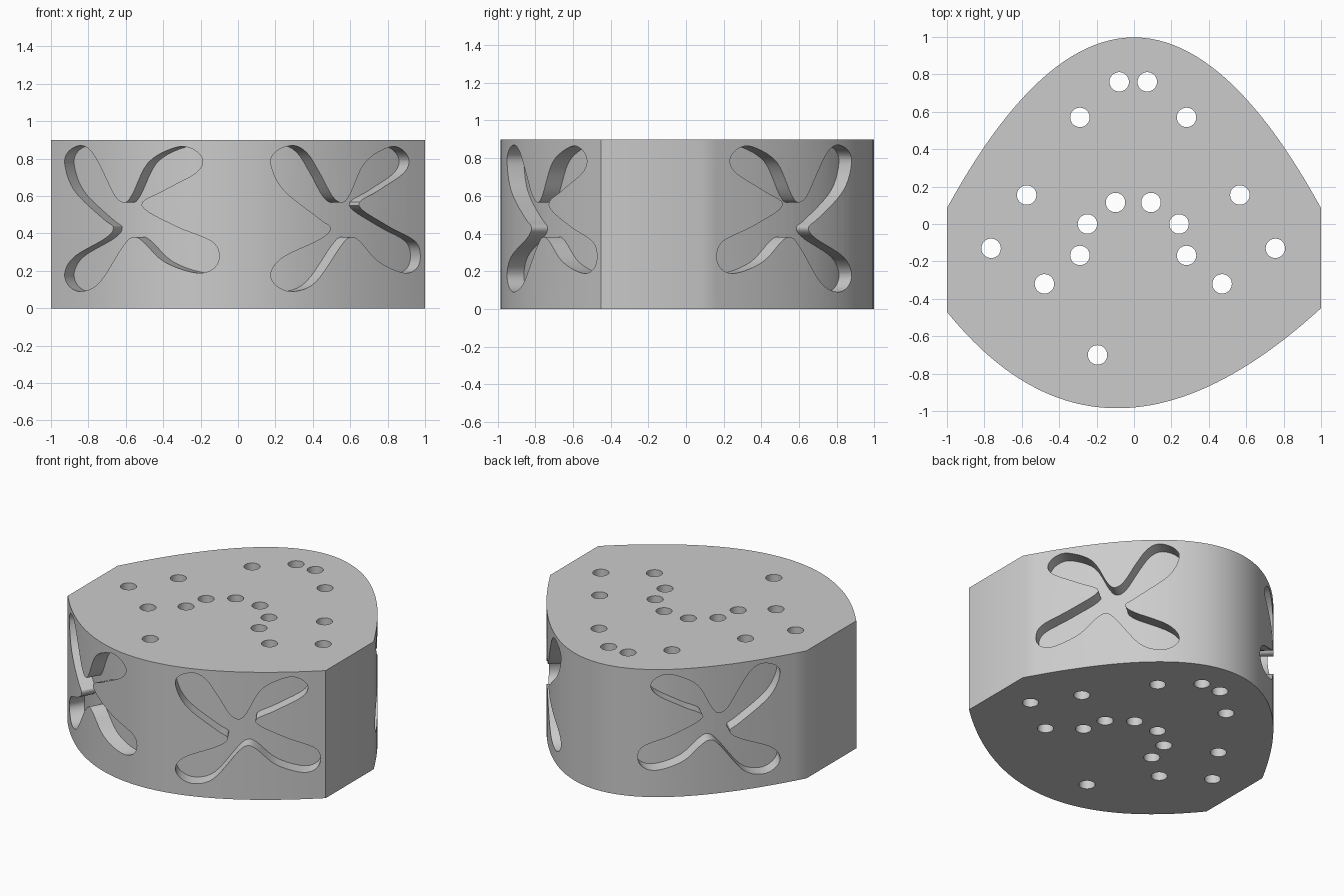
import bpy, bmesh, math
from mathutils import Vector

if "Cube" in bpy.data.objects:
    bpy.data.objects.remove(bpy.data.objects["Cube"])

HEIGHT, DEPTH, STEPS = 0.9, 0.1, 48

grey = bpy.data.materials.new("plain grey")
grey.use_nodes = True
colour = (0.6, 0.6, 0.6, 1)
grey.diffuse_color = colour
grey.node_tree.nodes["Principled BSDF"].inputs["Base Color"].default_value = colour


def prism(name, base, sweep):
    """Solid made by sweeping a closed outline along a vector."""
    bm = bmesh.new()
    face = bm.faces.new([bm.verts.new(p) for p in base])
    new = bmesh.ops.extrude_face_region(bm, geom=[face])["geom"]
    bmesh.ops.translate(bm, vec=sweep, verts=[v for v in new if isinstance(v, bmesh.types.BMVert)])
    bmesh.ops.recalc_face_normals(bm, faces=bm.faces)
    mesh = bpy.data.meshes.new(name)
    bm.to_mesh(mesh)
    bm.free()
    obj = bpy.data.objects.new(name, mesh)
    bpy.context.collection.objects.link(obj)
    obj.data.materials.append(grey)
    return obj


def cut(target, cutter):
    bpy.context.view_layer.objects.active = target
    mod = target.modifiers.new("cut", "BOOLEAN")
    mod.operation, mod.solver, mod.object = "DIFFERENCE", "EXACT", cutter
    bpy.ops.object.modifier_apply(modifier=mod.name)


def arc(a, control, b, inset=0.0):
    """Quadratic curve, optionally moved inward along its normals."""
    a, c, b = Vector(a), Vector(control), Vector(b)
    pts = []
    for i in range(STEPS + 1):
        t = i / STEPS
        p = a * (1 - t) ** 2 + c * 2 * t * (1 - t) + b * t * t
        d = ((c - a) * (1 - t) + (b - c) * t).normalized()
        pts.append(p + Vector((-d.y, d.x)) * inset)
    return pts


def profile(inset):
    front = arc((-1, -0.47), (-0.16, -1.51), (1, -0.45), inset)
    back = arc((1, 0.085), (0, 1.91), (-1, 0.085), inset)
    return front + back


def smooth_loop(points, steps=5):
    """Closed spline through the given points."""
    pts, n, out = [Vector(p) for p in points], len(points), []
    for i in range(n):
        p0, p1, p2, p3 = (pts[(i + k) % n] for k in (-1, 0, 1, 2))
        for s in range(steps):
            t = s / steps
            out.append(0.5 * (2 * p1 + (p2 - p0) * t + (2 * p0 - 5 * p1 + 4 * p2 - p3) * t * t
                              + (3 * p1 - p0 - 3 * p2 + p3) * t ** 3))
    return out


# Main block and the inner core that sets the pocket floors
body = prism("body", [(p.x, p.y, 0) for p in profile(0)], (0, 0, HEIGHT))
core = prism("pocket_floor_helper", [(p.x, p.y, -0.1) for p in profile(DEPTH)], (0, 0, HEIGHT + 0.2))

# Four-lobed pocket outline: distance along the wall, height
petals = smooth_loop([
    (0.0, 0.77), (0.03, 0.84), (0.123, 0.87), (0.2, 0.83), (0.27, 0.73), (0.35, 0.6),
    (0.41, 0.565), (0.46, 0.61), (0.556, 0.78), (0.71, 0.86), (0.8, 0.85), (0.85, 0.79),
    (0.81, 0.72), (0.644, 0.63), (0.515, 0.55), (0.705, 0.44), (0.89, 0.36), (0.93, 0.28),
    (0.9, 0.21), (0.81, 0.19), (0.644, 0.25), (0.52, 0.36), (0.46, 0.38), (0.4, 0.33),
    (0.25, 0.14), (0.123, 0.09), (0.03, 0.12), (0.0, 0.19), (0.07, 0.275), (0.28, 0.37),
    (0.34, 0.43), (0.27, 0.48), (0.07, 0.63)])

# Pocket on each curved wall: start and end of its chord, and its inward side
walls = {
    "front_left": ((0.18, -0.955), (0.98, -0.465)),
    "front_right": ((-0.92, -0.545), (-0.1, -0.985)),
    "back_left": ((0.363, 0.88), (0.955, 0.17)),
    "back_right": ((-0.91, 0.25), (-0.275, 0.93)),
}
for side, (start, end) in walls.items():
    start, end = Vector(start), Vector(end)
    along = (end - start).normalized()
    inward = Vector((-along.y, along.x, 0))
    if inward.dot(Vector((start.x + end.x, start.y + end.y, 0))) > 0:
        inward.negate()
    base = [Vector((*(start + along * p.x), p.y)) - inward * 0.4 for p in petals]
    pocket = prism(side + "_pocket_helper", base, inward * 0.65)
    cut(pocket, core)
    cut(body, pocket)
    bpy.data.objects.remove(pocket)
bpy.data.objects.remove(core)

# Vertical through-holes
holes = [(-0.195, -0.7)]
for x, y in [(0.075, 0.76), (0.285, 0.57), (0.57, 0.155), (0.095, 0.115), (0.245, 0),
             (0.76, -0.13), (0.285, -0.168), (0.475, -0.32)]:
    holes += [(x - 0.004, y), (-x - 0.004, y)]
for x, y in holes:
    ring = [(x + 0.052 * math.cos(a), y + 0.052 * math.sin(a), -0.1)
            for a in (math.tau * i / 32 for i in range(32))]
    drill = prism("hole_helper", ring, (0, 0, HEIGHT + 0.2))
    cut(body, drill)
    bpy.data.objects.remove(drill)

# Smooth the curved walls, keep the rims sharp
bpy.ops.object.select_all(action="DESELECT")
body.select_set(True)
bpy.context.view_layer.objects.active = body
bpy.ops.object.shade_smooth_by_angle(angle=math.radians(30))
